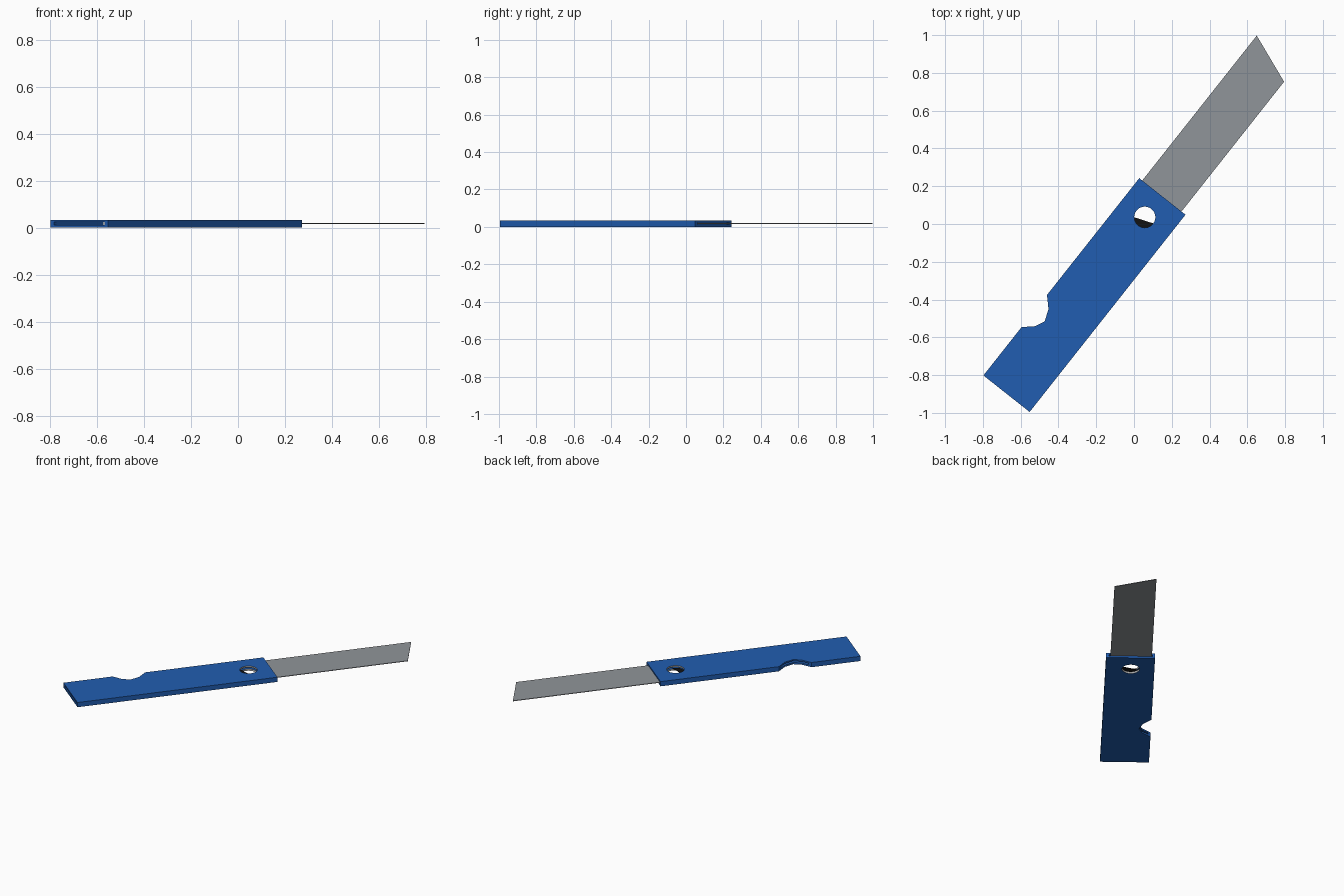
import bpy, bmesh, math
from mathutils import Vector

if "Cube" in bpy.data.objects:
    bpy.data.objects.remove(bpy.data.objects["Cube"])

# Knife frame: u runs from the handle's rear to the blade tip, v across
O, U, N = Vector((-0.675, -0.8985)), Vector((0.62, 0.7846)), Vector((-0.7846, 0.62))
HOLE, R = (1.187, 0.005), 0.056


def material(name, rgb):
    m = bpy.data.materials.new(name)
    m.diffuse_color = (*rgb, 1)
    m.use_nodes = True
    m.node_tree.nodes["Principled BSDF"].inputs["Base Color"].default_value = m.diffuse_color
    return m


blue = material("blue plastic", (0.015, 0.11, 0.44))
steel = material("blade grey", (0.28, 0.30, 0.32))
light = material("light grey", (0.5, 0.5, 0.5))
black = material("black", (0.006, 0.006, 0.006))


def prism(name, outline, z0, z1, mat):
    """Extrude a counter-clockwise (u, v) outline between two heights."""
    bm = bmesh.new()
    verts = []
    for u, v in outline:
        p = O + U * u + N * v
        verts.append(bm.verts.new((p.x, p.y, z0)))
    face = bm.faces.new(verts)
    top = bmesh.ops.extrude_face_region(bm, geom=[face])["geom"]
    bmesh.ops.translate(bm, vec=(0, 0, z1 - z0),
                        verts=[g for g in top if isinstance(g, bmesh.types.BMVert)])
    bmesh.ops.recalc_face_normals(bm, faces=bm.faces)
    me = bpy.data.meshes.new(name)
    bm.to_mesh(me)
    bm.free()
    me.materials.append(mat)
    ob = bpy.data.objects.new(name, me)
    bpy.context.collection.objects.link(ob)
    return ob


def arc(a0, a1, n, r=R):
    return [(HOLE[0] + r * math.cos(math.radians(a0 + (a1 - a0) * i / n)),
             HOLE[1] + r * math.sin(math.radians(a0 + (a1 - a0) * i / n)))
            for i in range(n + 1)]


# Handle with thumb notch, slot along its length and round hole
handle = prism("handle", [(0, -0.156), (1.331, -0.156), (1.331, 0.156), (0.543, 0.156),
                          (0.489, 0.103), (0.4255, 0.079), (0.375, 0.102),
                          (0.326, 0.156), (0, 0.156)], 0, 0.033, blue)
cutters = [
    prism("slot_cutter", [(-0.1, -0.137), (1.4, -0.137), (1.4, 0.139), (-0.1, 0.139)],
          0.012, 0.023, blue),
    prism("hole_cutter", arc(0, 360, 32)[:-1], -0.1, 0.1, blue)]
for c in cutters:
    c.hide_render = True
    mod = handle.modifiers.new(c.name, "BOOLEAN")
    mod.operation, mod.solver, mod.object = "DIFFERENCE", "EXACT", c
deps = bpy.context.evaluated_depsgraph_get()
cut = bpy.data.meshes.new_from_object(handle.evaluated_get(deps))
handle.modifiers.clear()
handle.data = cut
for c in cutters:
    bpy.data.objects.remove(c)

# Light rim inside the hole
cut.materials.clear()
for m in (blue, light):
    cut.materials.append(m)
centre = O + U * HOLE[0] + N * HOLE[1]
for p in cut.polygons:
    near = (p.center.xy - centre).length < R * 1.02
    p.material_index = 1 if near and abs(p.normal.z) < 0.5 else 0

# Blade with slanted tip, held in the slot in front of the hole
prism("blade", [(1.245, -0.129), (2.207, -0.129), (2.309, 0.136), (1.245, 0.136)],
      0.016, 0.020, steel)

# Dark catch showing in the lower part of the hole
prism("catch", arc(128, 273, 16, R * 1.03), 0.013, 0.017, black)
